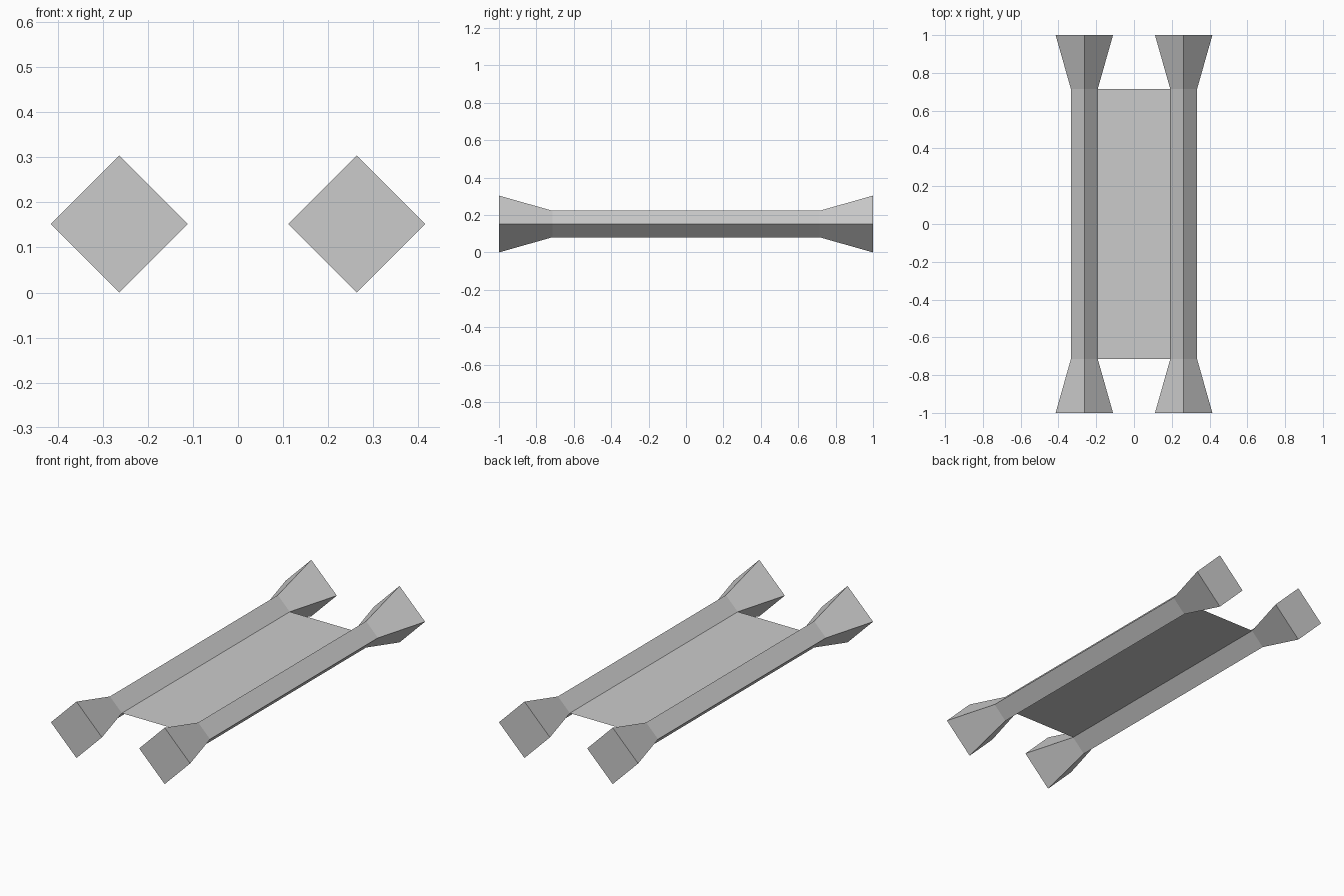
import bpy
import bmesh
from math import cos, sin, pi

cube = bpy.data.objects.get("Cube")
if cube:
    bpy.data.objects.remove(cube, do_unlink=True)

RAIL_X = 0.263      # rail centre line
MID_Z = 0.152       # height of the rail axes and deck
END_R = 0.152       # half diagonal at the flared ends
BAR_R = 0.071       # half diagonal along the bar
FLARE_Y = 0.715     # where the flare starts

grey = bpy.data.materials.new("plain_grey")
grey.use_nodes = True
colour = (0.6, 0.6, 0.6, 1.0)
grey.diffuse_color = colour
grey.node_tree.nodes["Principled BSDF"].inputs["Base Color"].default_value = colour


def finish(name, bm):
    bmesh.ops.recalc_face_normals(bm, faces=bm.faces)
    mesh = bpy.data.meshes.new(name)
    bm.to_mesh(mesh)
    bm.free()
    mesh.materials.append(grey)
    obj = bpy.data.objects.new(name, mesh)
    bpy.context.collection.objects.link(obj)
    return obj


def rail(name, x):
    """Loft diamond sections along y, flaring out at both ends."""
    bm = bmesh.new()
    sections = [(-1, END_R), (-FLARE_Y, BAR_R), (FLARE_Y, BAR_R), (1, END_R)]
    rings = [[bm.verts.new((x + r * cos(i * pi / 2), y, MID_Z + r * sin(i * pi / 2)))
              for i in range(4)] for y, r in sections]
    for a, b in zip(rings, rings[1:]):
        for i in range(4):
            j = (i + 1) % 4
            bm.faces.new((a[i], a[j], b[j], b[i]))
    bm.faces.new(rings[0])
    bm.faces.new(rings[-1])
    return finish(name, bm)


# Two diamond-section rails
rail("left_rail", RAIL_X)
rail("right_rail", -RAIL_X)

# Thin flat deck joining the inner edges of the rails
bm = bmesh.new()
bmesh.ops.create_grid(bm, x_segments=1, y_segments=1, size=1)
bmesh.ops.scale(bm, vec=(RAIL_X - BAR_R, FLARE_Y, 1), verts=bm.verts)
bmesh.ops.translate(bm, vec=(0, 0, MID_Z), verts=bm.verts)
finish("deck", bm)
